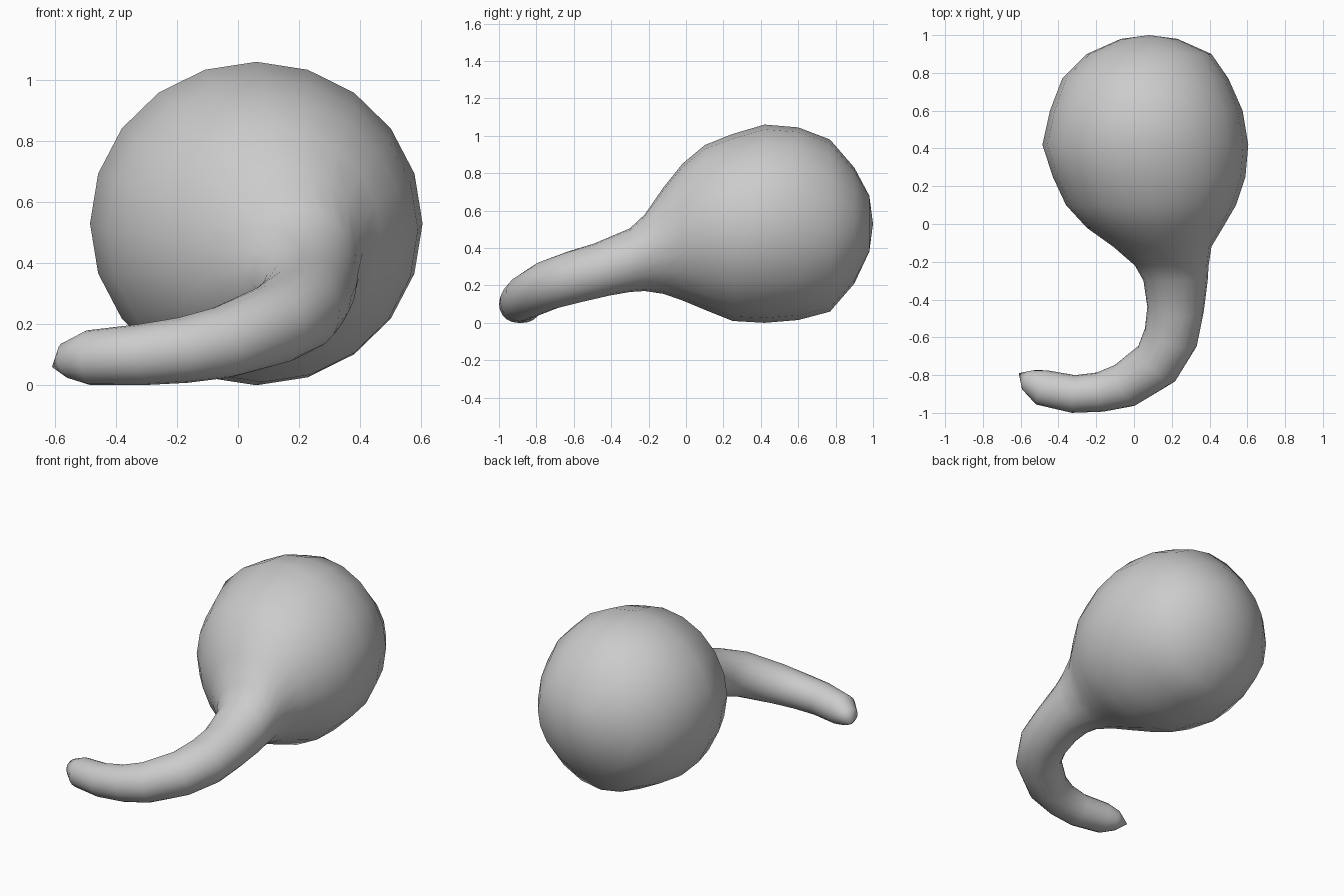
import bpy, bmesh, math
from mathutils import Vector

if "Cube" in bpy.data.objects:
    bpy.data.objects.remove(bpy.data.objects["Cube"])

# Bulb cross-sections, facing along y: x, y, z, half width, half height
bulb = [
    (.08, .98, .53, .15, .15), (.08, .90, .52, .33, .31),
    (.06, .77, .52, .44, .46), (.065, .60, .53, .51, .515),
    (.06, .42, .53, .545, .53), (.08, .25, .51, .51, .50),
    (.09, .10, .51, .45, .44), (.11, -.02, .485, .36, .365),
    (.15, -.12, .44, .26, .285), (.20, -.22, .375, .195, .205),
    (.22, -.30, .335, .17, .17),
]
# Curved stem cross-sections, square to the path
stem = [
    (.22, -.45, .285, .15, .145), (.195, -.60, .245, .145, .14),
    (.12, -.74, .20, .135, .132), (-.05, -.855, .14, .12, .118),
    (-.18, -.89, .115, .105, .108), (-.32, -.90, .10, .10, .10),
    (-.49, -.865, .09, .095, .09), (-.56, -.825, .08, .06, .06),
]
SIDES = 20
rings = bulb + stem
points = [Vector(r[:3]) for r in rings]
tip = Vector((-.61, -.79, .06))
back = Vector((.08, 1.0, .53))

bm = bmesh.new()
loops = []
for i, (x, y, z, w, h) in enumerate(rings):
    if i < len(bulb):
        t = Vector((0, -1, 0))
    else:
        nxt = points[i + 1] if i + 1 < len(points) else tip
        t = (nxt - points[i - 1]).normalized()
    side = t.cross(Vector((0, 0, 1))).normalized()
    up = side.cross(t)
    loops.append([bm.verts.new(points[i]
                  + side * w * math.cos(2 * math.pi * k / SIDES)
                  + up * h * math.sin(2 * math.pi * k / SIDES))
                  for k in range(SIDES)])

# Skin between sections and close both ends
for a, b in zip(loops, loops[1:]):
    for k in range(SIDES):
        j = (k + 1) % SIDES
        bm.faces.new((a[k], a[j], b[j], b[k]))
for loop, end in ((loops[0], back), (loops[-1], tip)):
    v = bm.verts.new(end)
    for k in range(SIDES):
        bm.faces.new((loop[k], loop[(k + 1) % SIDES], v))
bmesh.ops.recalc_face_normals(bm, faces=bm.faces)
for f in bm.faces:
    f.smooth = True

mesh = bpy.data.meshes.new("gourd")
bm.to_mesh(mesh)
bm.free()
gourd = bpy.data.objects.new("gourd", mesh)
bpy.context.collection.objects.link(gourd)
